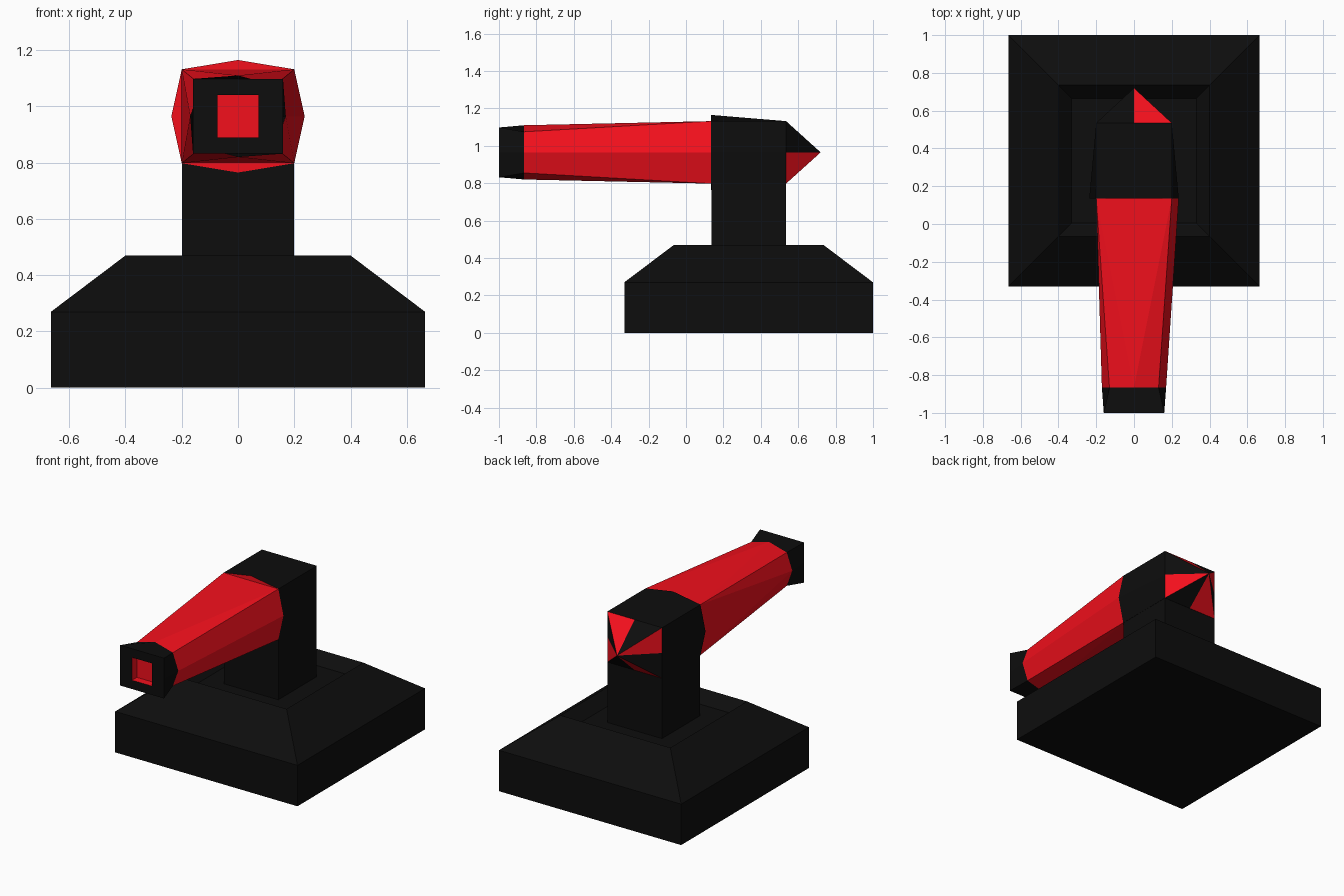
import bpy, bmesh

if "Cube" in bpy.data.objects:
    bpy.data.objects.remove(bpy.data.objects["Cube"])


def material(name, color):
    m = bpy.data.materials.new(name)
    m.diffuse_color = color
    m.use_nodes = True
    m.node_tree.nodes["Principled BSDF"].inputs["Base Color"].default_value = m.diffuse_color
    return m


BLACK = material("black", (0.004, 0.004, 0.004, 1))
RED = material("red", (0.9, 0.005, 0.012, 1))
CZ = 0.965  # barrel axis height


def finish(name, bm, mats):
    bmesh.ops.remove_doubles(bm, verts=bm.verts, dist=1e-5)
    bmesh.ops.recalc_face_normals(bm, faces=bm.faces)
    me = bpy.data.meshes.new(name)
    bm.to_mesh(me)
    bm.free()
    for m in mats:
        me.materials.append(m)
    ob = bpy.data.objects.new(name, me)
    bpy.context.collection.objects.link(ob)
    return ob


def loft(name, rings, mat, start=True, end=True):
    """Join equal-length rings of points with quads, optionally capping the ends."""
    bm = bmesh.new()
    vs = [[bm.verts.new(p) for p in r] for r in rings]
    n = len(rings[0])
    for a, b in zip(vs, vs[1:]):
        for i in range(n):
            j = (i + 1) % n
            bm.faces.new((a[i], a[j], b[j], b[i]))
    if start:
        bm.faces.new(vs[0])
    if end:
        bm.faces.new(vs[-1])
    return finish(name, bm, [mat])


def square(h, z, cy=0.335):
    return [(x * h, cy + y * h, z) for x, y in ((-1, -1), (1, -1), (1, 1), (-1, 1))]


def section(y, cx, cz, mx, mz):
    """Eight points: corners at (cx, cz) alternating with side middles at mx / mz."""
    pts = [(cx, cz), (0, mz), (-cx, cz), (-mx, 0), (-cx, -cz), (0, -mz), (cx, -cz), (mx, 0)]
    return [(x, y, CZ + z) for x, z in pts]


back = section(0.535, 0.2, 0.167, 0.2, 0.167)
root = section(0.135, 0.2, 0.167, 0.237, 0.2)
tip = section(-0.865, 0.13, 0.11, 0.17, 0.145)
mouth = section(-1.0, 0.16, 0.133, 0.16, 0.133)
hole = section(-1.0, 0.073, 0.075, 0.073, 0.075)
hole_end = section(-0.95, 0.073, 0.075, 0.073, 0.075)

# Base with bevelled shoulder and shallow recess around the column
loft("base", [square(0.665, 0), square(0.665, 0.27), square(0.4, 0.47),
              square(0.33, 0.4)], BLACK)

# Column
loft("column", [square(0.199, 0.4), square(0.199, 0.8)], BLACK)

# Housing on top of the column
loft("housing", [root, back], BLACK, start=False, end=False)

# Rear point with alternating red and black facets
bm = bmesh.new()
for i in range(8):
    tri = (back[i], back[(i + 1) % 8], (0, 0.72, CZ))
    f = bm.faces.new([bm.verts.new(p) for p in tri])
    f.material_index = i % 2
finish("rear_point", bm, [RED, BLACK])

# Barrel: three sides fold to a flat lip at the root, the right side bends at its middle
bm = bmesh.new()
for c in (0, 2, 4, 6):
    m, d = c + 1, (c + 2) % 8
    if c == 6:
        faces = [(root[c], root[m], tip[m], tip[c]), (root[m], root[d], tip[d], tip[m])]
    else:
        faces = [(root[c], root[m], root[d]), (root[c], root[d], tip[m]),
                 (root[c], tip[m], tip[c]), (root[d], tip[d], tip[m])]
    for pts in faces:
        bm.faces.new([bm.verts.new(p) for p in pts])
finish("barrel", bm, [RED])

# Muzzle and its red bore
loft("muzzle", [tip, mouth, hole], BLACK, start=False, end=False)
loft("bore", [hole, hole_end], RED, start=False)
# Open bore shell must face the axis and the front
bore = bpy.data.objects["bore"].data
if max(bore.polygons, key=lambda p: p.area).normal.y > 0:
    bore.flip_normals()
